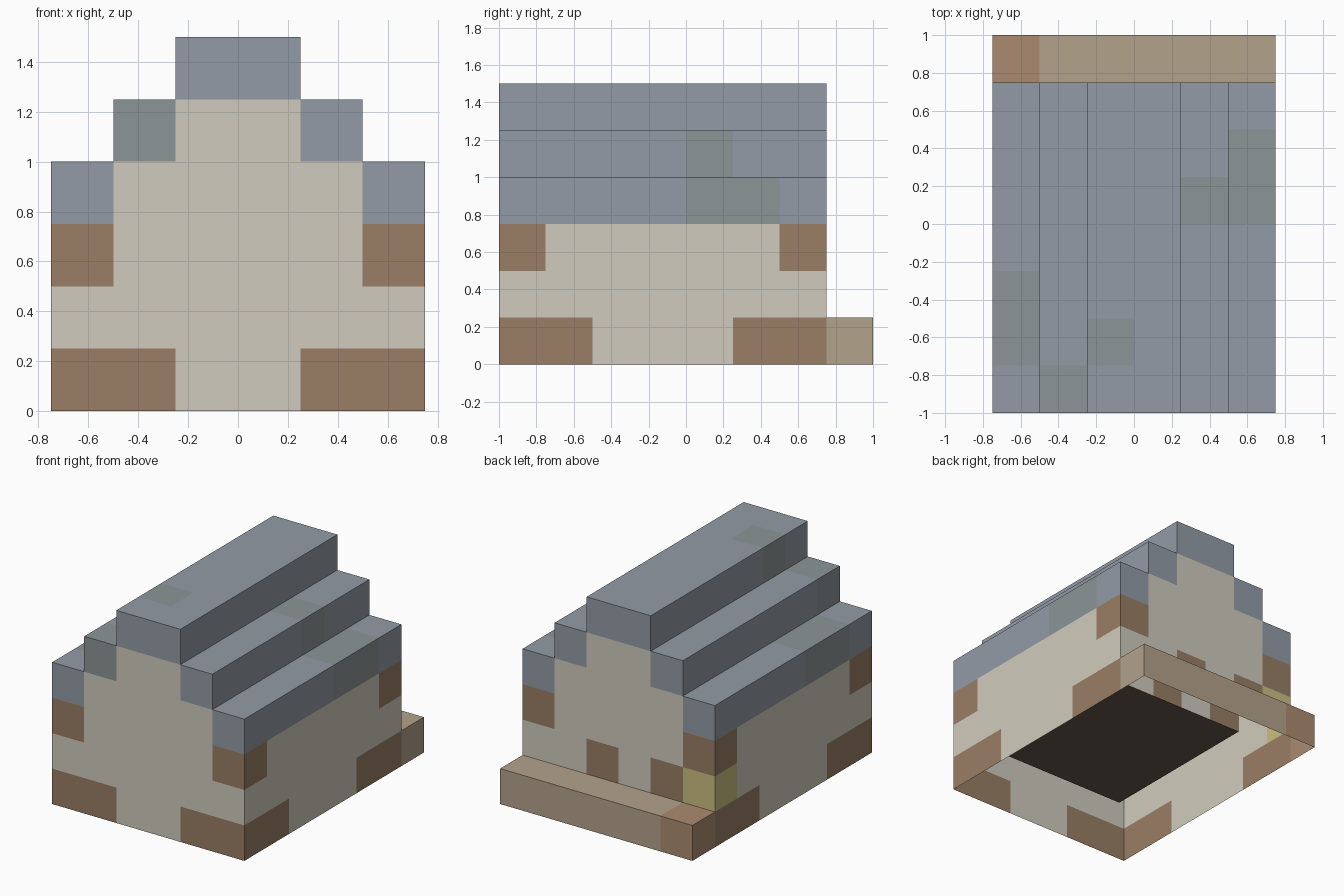
import bpy, bmesh
from mathutils import Vector

if "Cube" in bpy.data.objects:
    bpy.data.objects.remove(bpy.data.objects["Cube"])

S = 0.25                                   # block size
ORIGIN = Vector((-0.75, -1.0, 0.0))
parts = {}                                 # part name -> set of block cells


def box(xs, ys, zs):
    return {(i, j, k) for i in xs for j in ys for k in zs}


def mirror(cells):
    return cells | {(5 - i, j, k) for i, j, k in cells}


# Stepped house body, closed all round, with a room inside
body = box(range(6), range(7), range(4)) | box(range(1, 5), range(7), [4]) | box([2, 3], range(7), [5])
room = box(range(1, 5), range(1, 6), range(1, 4)) | box([2, 3], range(1, 6), [4])

# Roof: one row of slate blocks per step, some in a greener shade
roof = mirror(box([0], range(7), [3]) | box([1], range(7), [4]) | box([2], range(7), [5]))
moss = box([5], [4, 5], [3]) | {(4, 4, 4), (1, 0, 4), (2, 1, 5)} | box([0], [1, 2], [3])
parts["roof_slate"] = roof - moss
parts["roof_mossy_slate"] = moss

# Timber corners, low beams and the two blocks in the back wall
timber = mirror(box([0, 1], [0], [0]) | box([0], [1, 5, 6], [0]) | box([0], [0, 6], [2]))
parts["timber"] = timber | {(1, 6, 1), (3, 6, 1)}

# Lamp block at the back left corner
parts["lamp_block"] = {(0, 6, 1)}

# Floor of the room
parts["floor"] = box(range(1, 5), range(1, 6), [0])

# Step along the back, with one redder end block
parts["back_step"] = box(range(1, 6), [7], [0])
parts["back_step_end"] = {(0, 7, 0)}

# Plaster walls fill what is left of the body
parts["wall"] = body - room - set().union(*parts.values())

COLOURS = {
    "roof_slate": (0.29, 0.33, 0.38),
    "roof_mossy_slate": (0.26, 0.30, 0.305),
    "timber": (0.32, 0.21, 0.13),
    "lamp_block": (0.60, 0.52, 0.22),
    "floor": (0.13, 0.095, 0.07),
    "back_step": (0.45, 0.36, 0.26),
    "back_step_end": (0.41, 0.26, 0.16),
    "wall": (0.63, 0.60, 0.51),
}
solid = set().union(*parts.values())


def build(name, cells):
    """Skin the exposed block sides; the underside at z = 0 stays open."""
    bm = bmesh.new()
    for cell in cells:
        centre = ORIGIN + (Vector(cell) + Vector((0.5, 0.5, 0.5))) * S
        for axis in range(3):
            for sign in (-1, 1):
                near = list(cell)
                near[axis] += sign
                if tuple(near) in solid or near[2] < 0:
                    continue
                n, u, v = Vector(), Vector(), Vector()
                n[axis] = sign
                u[(axis + 1) % 3] = 1
                v[(axis + 2) % 3] = sign
                bm.faces.new([bm.verts.new(centre + (n + a * u + b * v) * S / 2)
                              for a, b in ((-1, -1), (1, -1), (1, 1), (-1, 1))])
    bmesh.ops.remove_doubles(bm, verts=bm.verts, dist=0.001)
    bmesh.ops.dissolve_limit(bm, angle_limit=0.01, verts=bm.verts, edges=bm.edges)
    mesh = bpy.data.meshes.new(name)
    bm.to_mesh(mesh)
    bm.free()
    mat = bpy.data.materials.new(name)
    mat.diffuse_color = (*COLOURS[name], 1)
    mat.use_nodes = True
    mat.node_tree.nodes["Principled BSDF"].inputs["Base Color"].default_value = mat.diffuse_color
    mesh.materials.append(mat)
    bpy.context.collection.objects.link(bpy.data.objects.new(name, mesh))


for part, cells in parts.items():
    build(part, cells)
